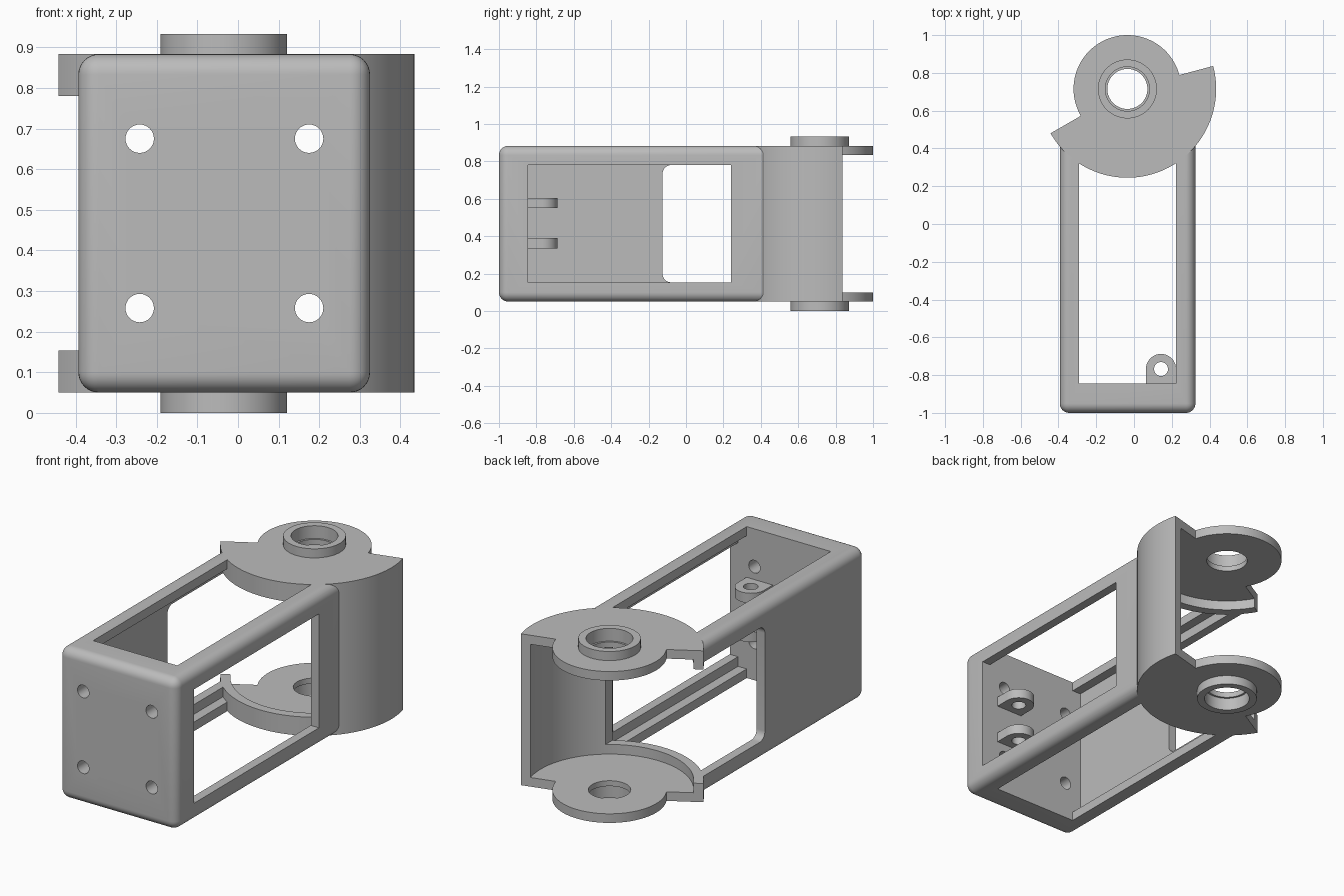
import bpy, bmesh
from math import sin, cos, radians, pi
from mathutils import Matrix, Vector

if "Cube" in bpy.data.objects:
    bpy.data.objects.remove(bpy.data.objects["Cube"])

grey = bpy.data.materials.new("plain_grey")
grey.use_nodes = True
colour = (0.5, 0.5, 0.5, 1)
grey.diffuse_color = colour
grey.node_tree.nodes["Principled BSDF"].inputs["Base Color"].default_value = colour

PX, PY = -0.035, 0.715          # pivot axis
Z0, Z1 = 0.05, 0.883            # body bottom and top
WALL, RAIL = 0.05, 0.103        # wall thickness, rail width
X0, X1 = -0.393, 0.325          # body sides
FRONT = -0.845                  # inner face of the front wall
R_DRUM, R_DISC = 0.47, 0.285


def finish(name, bm):
    bmesh.ops.recalc_face_normals(bm, faces=bm.faces[:])
    mesh = bpy.data.meshes.new(name)
    bm.to_mesh(mesh)
    bm.free()
    mesh.materials.append(grey)
    ob = bpy.data.objects.new(name, mesh)
    bpy.context.collection.objects.link(ob)
    return ob


def box(name, lo, hi, radius=0, keep=None):
    """Box between two corners; edges chosen by keep() are rounded."""
    bm = bmesh.new()
    lo, hi = Vector(lo), Vector(hi)
    size = hi - lo
    bmesh.ops.create_cube(bm, size=1, matrix=Matrix.Translation((lo + hi) / 2) @ Matrix.Diagonal((*size, 1)))
    if radius:
        bmesh.ops.bevel(bm, geom=[e for e in bm.edges if keep(e)], offset=radius,
                        segments=8, profile=0.5, affect='EDGES')
    return finish(name, bm)


def prism(name, outline, z0, z1):
    bm = bmesh.new()
    face = bm.faces.new([bm.verts.new((x, y, z0)) for x, y in outline])
    new = bmesh.ops.extrude_face_region(bm, geom=[face])["geom"]
    bmesh.ops.translate(bm, vec=(0, 0, z1 - z0), verts=[v for v in new if isinstance(v, bmesh.types.BMVert)])
    return finish(name, bm)


def arc(cx, cy, r, a0, a1, n):
    return [(cx + r * cos(radians(a0 + (a1 - a0) * i / n)),
             cy + r * sin(radians(a0 + (a1 - a0) * i / n))) for i in range(n + 1)]


def cylinder(name, x, y, r, z0, z1, n=64):
    return prism(name, arc(x, y, r, 0, 360, n)[:-1], z0, z1)


def combine(ob, tools, operation='DIFFERENCE'):
    bpy.context.view_layer.objects.active = ob
    for tool in tools:
        tool.hide_render = True
        mod = ob.modifiers.new("cut", 'BOOLEAN')
        mod.operation, mod.solver, mod.object = operation, 'EXACT', tool
        bpy.ops.object.modifier_apply(modifier=mod.name)
        bpy.data.objects.remove(tool)


def smooth(ob):
    bpy.ops.object.select_all(action='DESELECT')
    ob.select_set(True)
    bpy.context.view_layer.objects.active = ob
    bpy.ops.object.shade_smooth_by_angle(angle=radians(30))


# Hollow frame: rounded everywhere except its rear end
REAR = 0.5
frame = box("frame", (X0, -1, Z0), (X1, REAR, Z1), 0.05,
            lambda e: any(v.co.y < 0 for v in e.verts))
along_x = lambda e: abs(e.verts[0].co.x - e.verts[1].co.x) > 0.01
cutters = [
    box("cavity", (X0 + WALL, FRONT, Z0 + WALL), (X1 - WALL, 1, Z1 - WALL)),
    box("top_bottom_window", (X0 + RAIL, FRONT, -1), (X1 - RAIL, 1, 2)),
    box("right_window", (0, FRONT, Z0 + RAIL), (1, 0.24, Z1 - RAIL)),
    box("left_window", (-1, -0.125, Z0 + RAIL), (0, 1, Z1 - RAIL), 0.045, along_x),
    cylinder("drum_clearance", PX, PY, R_DRUM - 0.003, -1, 2, 128),
]
# Screw holes in the front wall
for x in (-0.242, 0.175):
    for z in (0.258, 0.675):
        hole = cylinder("screw_hole", 0, 0, 0.035, -0.3, 0.3, 32)
        hole.data.transform(Matrix.Translation((x, -0.95, z)) @ Matrix.Rotation(pi / 2, 4, 'X'))
        cutters.append(hole)
combine(frame, cutters)
smooth(frame)

# Hinge drum: wide sector in front, smaller round ears at the rear
outline = arc(PX, PY, R_DRUM, 210, 375, 64) + arc(PX, PY, R_DISC, 15, 210, 64)
drum = prism("hinge_drum", outline, Z0, Z1)
combine(drum, [
    cylinder("drum_cavity", PX, PY, R_DRUM - WALL, Z0 + WALL, Z1 - WALL, 128),
    box("drum_opening", (-1, 0, Z0 + RAIL), (X1 - RAIL, 1.2, Z1 - RAIL)),
])
# Bearing collars above and below, with a stepped bore
combine(drum, [cylinder("collar", PX, PY, 0.156, a, b)
               for a, b in ((0, Z0 + 0.02), (Z1 - 0.02, Z1 + 0.05))], 'UNION')
combine(drum, [
    cylinder("bore", PX, PY, 0.106, -1, 2),
    cylinder("lower_counterbore", PX, PY, 0.117, -1, 0.07),
    cylinder("upper_counterbore", PX, PY, 0.117, Z1 - 0.02, 2),
])
smooth(drum)

# Two drilled lugs on the inside of the front wall
LX, LY, LR = 0.143, -0.768, 0.08
for name, z in (("lower_lug", 0.335), ("upper_lug", 0.55)):
    lug = prism(name, arc(LX, LY, LR, 0, 180, 32) + [(LX - LR, FRONT - 0.01), (LX + LR, FRONT - 0.01)],
                z, z + 0.054)
    combine(lug, [cylinder("lug_hole", LX, LY, 0.037, 0, 1, 32)])
    smooth(lug)
